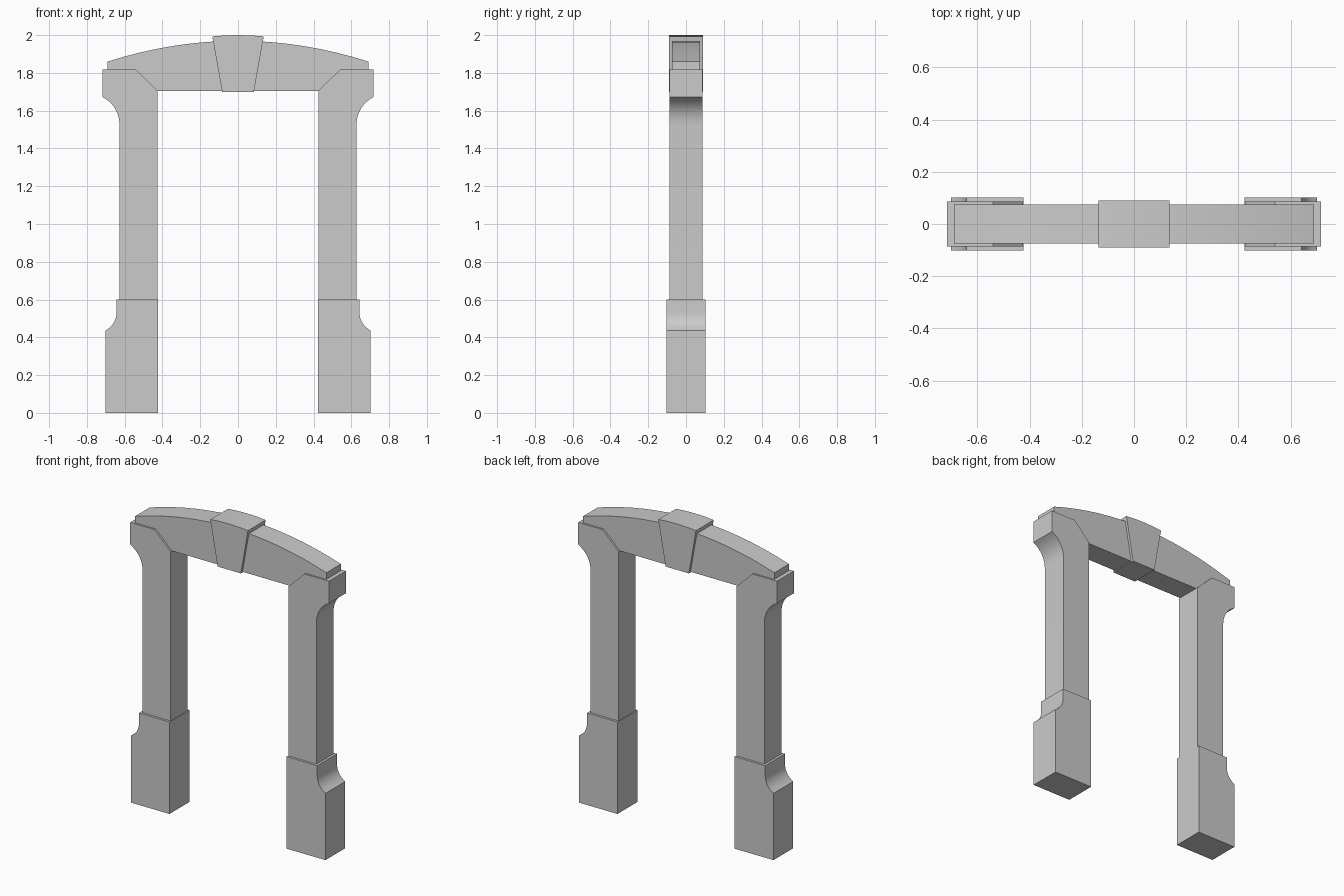
import bpy, bmesh
from math import radians
from mathutils import Vector

if "Cube" in bpy.data.objects:
    bpy.data.objects.remove(bpy.data.objects["Cube"])


def curve(p0, ctrl, p1, n=8):
    """Points on a quadratic curve between p0 and p1."""
    a, b, c = Vector(p0), Vector(ctrl), Vector(p1)
    pts = []
    for i in range(n + 1):
        t = i / n
        pts.append(tuple(a * (1 - t) ** 2 + b * 2 * t * (1 - t) + c * t * t))
    return pts


def slab(name, outline, half_depth, side=1):
    """Extrude an x-z outline along y; side=-1 mirrors it in x."""
    bm = bmesh.new()
    face = bm.faces.new([bm.verts.new((side * x, -half_depth, z)) for x, z in outline])
    ext = bmesh.ops.extrude_face_region(bm, geom=[face], use_keep_orig=True)
    moved = [v for v in ext["geom"] if isinstance(v, bmesh.types.BMVert)]
    bmesh.ops.translate(bm, verts=moved, vec=(0, 2 * half_depth, 0))
    bmesh.ops.recalc_face_normals(bm, faces=bm.faces)
    mesh = bpy.data.meshes.new(name)
    bm.to_mesh(mesh)
    bm.free()
    obj = bpy.data.objects.new(name, mesh)
    bpy.context.collection.objects.link(obj)
    bpy.ops.object.select_all(action="DESELECT")
    obj.select_set(True)
    bpy.context.view_layer.objects.active = obj
    bpy.ops.object.shade_smooth_by_angle(angle=radians(25))
    return obj


# Plinth with a cove on its outer side
plinth = [(0.423, 0), (0.702, 0)]
plinth += curve((0.702, 0.435), (0.645, 0.47), (0.643, 0.53))
plinth += [(0.643, 0.6), (0.423, 0.6)]

# Post flaring outward to a mitred head
post = [(0.425, 0.6), (0.627, 0.6)]
post += curve((0.627, 1.525), (0.63, 1.625), (0.717, 1.672))
post += [(0.717, 1.817), (0.54, 1.817), (0.425, 1.705)]

for side, label in ((-1, "left"), (1, "right")):
    slab(label + "_plinth", plinth, 0.102, side)
    slab(label + "_post", post, 0.087, side)

# Lintel with an arched top, seated in the mitred post heads
lintel = [(-0.69, 1.817), (-0.54, 1.817), (-0.425, 1.705),
          (0.425, 1.705), (0.54, 1.817), (0.69, 1.817)]
lintel += curve((0.69, 1.86), (0, 2.08), (-0.69, 1.86), 16)
slab("lintel", lintel, 0.075)

# Tapered keystone with a slightly crowned top
keystone = [(-0.084, 1.7), (0.084, 1.7)]
keystone += curve((0.136, 1.993), (0, 2.007), (-0.136, 1.993), 4)
slab("keystone", keystone, 0.091)
